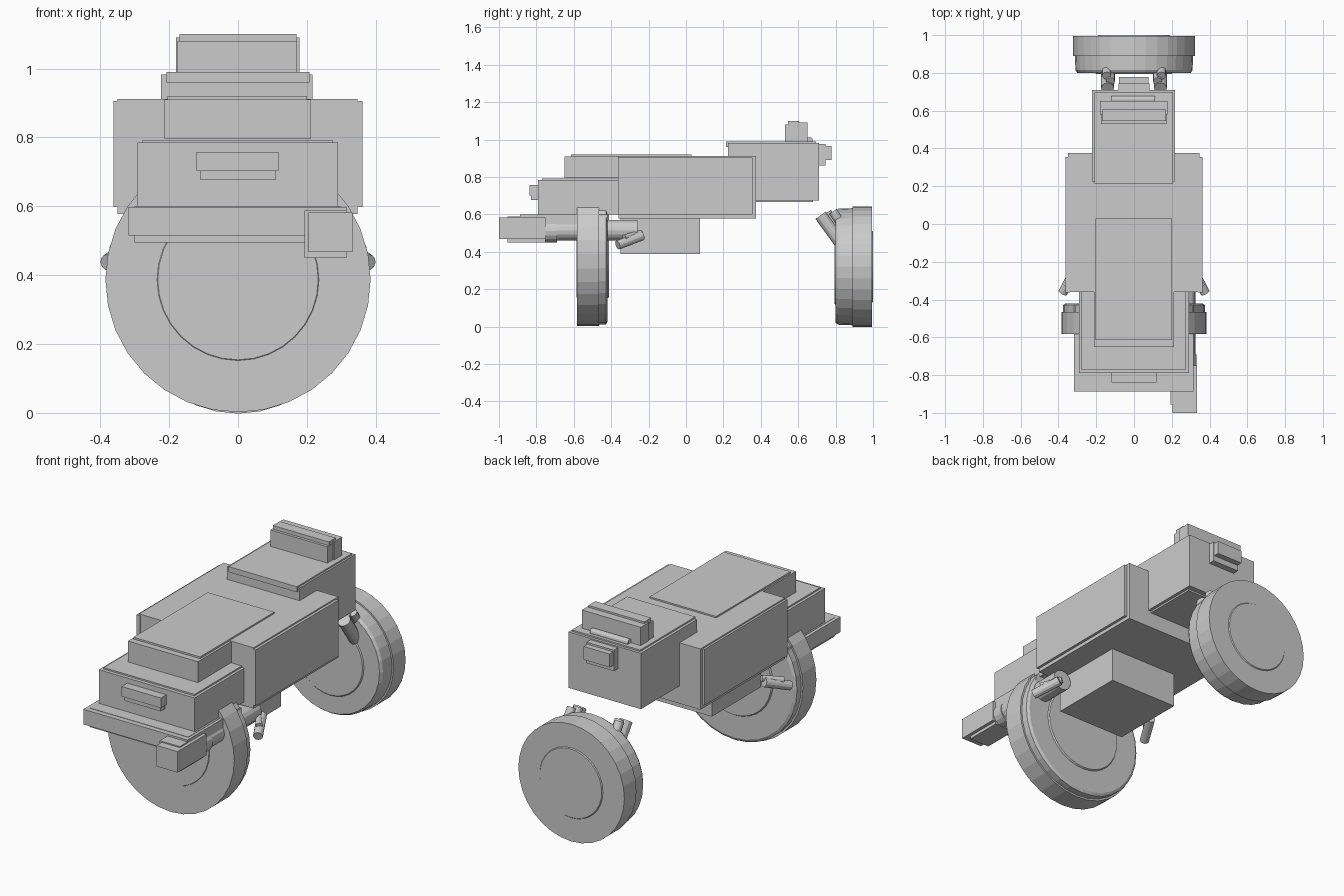
import bpy, bmesh
from math import cos, sin, pi
from mathutils import Vector

if "Cube" in bpy.data.objects:
    bpy.data.objects.remove(bpy.data.objects["Cube"])


def finish(name, bm):
    bmesh.ops.recalc_face_normals(bm, faces=bm.faces[:])
    me = bpy.data.meshes.new(name)
    bm.to_mesh(me)
    bm.free()
    ob = bpy.data.objects.new(name, me)
    bpy.context.collection.objects.link(ob)
    return ob


def box(name, x, y, z):
    """Box from (min, max) ranges."""
    bm = bmesh.new()
    bmesh.ops.create_cube(bm, size=1)
    for v in bm.verts:
        v.co = Vector([(a + b) / 2 + c * (b - a) for (a, b), c in zip((x, y, z), v.co)])
    return finish(name, bm)


def tube(name, a, b, r, sides=12):
    """Cylinder between two points."""
    a, b = Vector(a), Vector(b)
    bm = bmesh.new()
    bmesh.ops.create_cone(bm, cap_ends=True, segments=sides, radius1=r, radius2=r,
                          depth=(b - a).length)
    ob = finish(name, bm)
    ob.rotation_mode = 'QUATERNION'
    ob.rotation_quaternion = (b - a).to_track_quat('Z', 'Y')
    ob.location = (a + b) / 2
    return ob


def wheel(name, profile, zc, sides=32):
    """Lathe of (y, radius) points round an axis along y."""
    bm = bmesh.new()
    rings = [[bm.verts.new((r * sin(2 * pi * i / sides), y, zc - r * cos(2 * pi * i / sides)))
              for i in range(sides)] for y, r in profile]
    for p, q in zip(rings, rings[1:]):
        for i in range(sides):
            j = (i + 1) % sides
            bm.faces.new((p[i], p[j], q[j], q[i]))
    bm.faces.new(rings[0])
    bm.faces.new(rings[-1])
    return finish(name, bm)


# Main body with raised side panels
box("main_body", (-.35, .347), (-.36, .375), (.578, .912))
for s, n in ((-1, "left"), (1, "right")):
    box("side_panel_" + n, tuple(sorted((s * .34, s * .362))), (-.363, .355), (.598, .905))

# Upper deck and its thin cover
box("upper_deck", (-.213, .212), (-.65, -.3), (.795, .91))
box("deck_cover", (-.205, .2), (-.615, .03), (.9, .92))

# Front housing and nose
box("front_housing", (-.292, .29), (-.79, -.35), (.6, .785))
box("front_housing_lid", (-.277, .275), (-.77, -.35), (.77, .793))
box("nose_block", (-.12, .118), (-.838, -.78), (.702, .757))
box("nose_lower", (-.11, .11), (-.828, -.78), (.678, .71))

# Bumper shelf
box("bumper", (-.318, .315), (-.888, -.42), (.515, .598))
box("bumper_lip", (-.30, .3), (-.86, -.42), (.495, .6))

# Offset front box with its pipe
box("offset_box", (.205, .333), (-1, -.75), (.467, .582))
box("offset_box_inner", (.193, .315), (-.955, -.75), (.45, .588))
tube("side_pipe", (.27, -.76, .515), (.27, -.26, .515), .056, 16)
tube("pipe_collar", (.27, -.75, .51), (.27, -.69, .51), .06, 16)

# Underbody
box("underbody_box", (-.21, .21), (-.35, .075), (.388, .59))

# Rear housing
box("rear_housing", (-.223, .217), (.225, .71), (.675, .982))
box("rear_housing_lid", (-.208, .207), (.215, .695), (.96, .99))
box("rear_housing_base", (-.205, .2), (.24, .68), (.665, .69))

# Top rear block
box("top_block", (-.17, .17), (.545, .605), (.98, 1.1))
box("top_block_front", (-.175, .172), (.53, .59), (.98, 1.08))
box("top_block_back", (-.18, .178), (.58, .65), (.98, 1.09))
tube("rear_bar", (-.12, .66, .995), (.11, .66, .995), .018, 12)

# Tail block
box("tail_block", (-.083, .082), (.7, .745), (.86, .975))
box("tail_block_end", (-.08, .078), (.74, .777), (.892, .965))

# Wheels with flat hub discs
wheel("front_wheel", [(-.586, .233), (-.586, .23), (-.582, .235), (-.582, .385),
                      (-.465, .385), (-.465, .375), (-.428, .375), (-.42, .36),
                      (-.42, .235), (-.412, .23)], .387)
wheel("rear_wheel", [(.795, .2), (.8, .205), (.8, .3), (.815, .31), (.89, .313),
                     (.89, .322), (.995, .322), (.995, .192), (1, .188)], .32)

# Rear struts and front pegs, mirrored
for s, n in ((-1, "left"), (1, "right")):
    tube("rear_strut_" + n, (s * .14, .72, .595), (s * .14, .85, .415), .034)
    tube("rear_strut_rod_" + n, (s * .145, .785, .615), (s * .145, .87, .49), .024)
    tube("rear_strut_pin_" + n, (s * .125, .755, .61), (s * .125, .85, .47), .024)
    tube("foot_peg_" + n, (s * .377, -.365, .436), (s * .31, -.235, .485), .025)
    tube("foot_peg_rod_" + n, (s * .36, -.33, .475), (s * .29, -.24, .5), .017)
